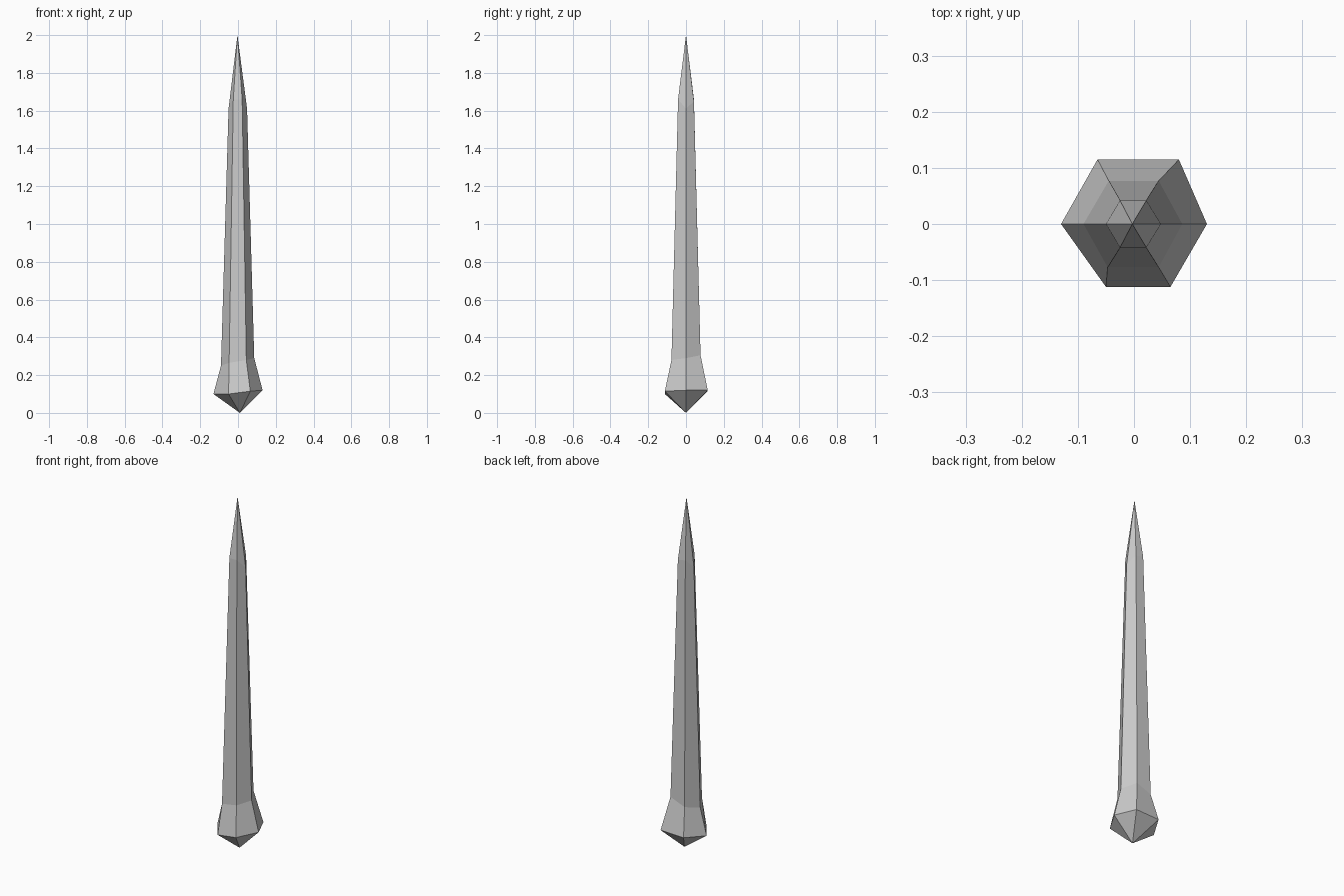
import bpy, bmesh

if "Cube" in bpy.data.objects:
    bpy.data.objects.remove(bpy.data.objects["Cube"])

# Irregular six-sided rings (x, y, z), anticlockwise from +x
foot_ring = [(0.13, 0, 0.12), (0.08, 0.115, 0.12), (-0.065, 0.115, 0.115),
             (-0.13, 0, 0.10), (-0.05, -0.112, 0.10), (0.065, -0.112, 0.115)]
waist_ring = [(0.086, 0, 0.29), (0.044, 0.077, 0.305), (-0.045, 0.077, 0.27),
              (-0.09, 0, 0.25), (-0.047, -0.077, 0.265), (0.044, -0.077, 0.28)]
neck_ring = [(0.048, 0, 1.61), (0.022, 0.042, 1.65), (-0.025, 0.042, 1.66),
             (-0.05, 0, 1.61), (-0.025, -0.042, 1.66), (0.022, -0.042, 1.66)]

# Crystal shard: pointed foot, flared base, long taper, sharp tip
bm = bmesh.new()
rings = [[bm.verts.new(p) for p in ring] for ring in (foot_ring, waist_ring, neck_ring)]
foot = bm.verts.new((0.01, 0, 0))
tip = bm.verts.new((-0.003, 0, 2))
for i in range(6):
    j = (i + 1) % 6
    bm.faces.new((foot, rings[0][j], rings[0][i]))
    for low, high in zip(rings, rings[1:]):
        bm.faces.new((low[i], low[j], high[j], high[i]))
    bm.faces.new((rings[2][i], rings[2][j], tip))
bmesh.ops.recalc_face_normals(bm, faces=bm.faces)

mesh = bpy.data.meshes.new("crystal_shard")
bm.to_mesh(mesh)
bm.free()
bpy.context.collection.objects.link(bpy.data.objects.new("crystal_shard", mesh))
